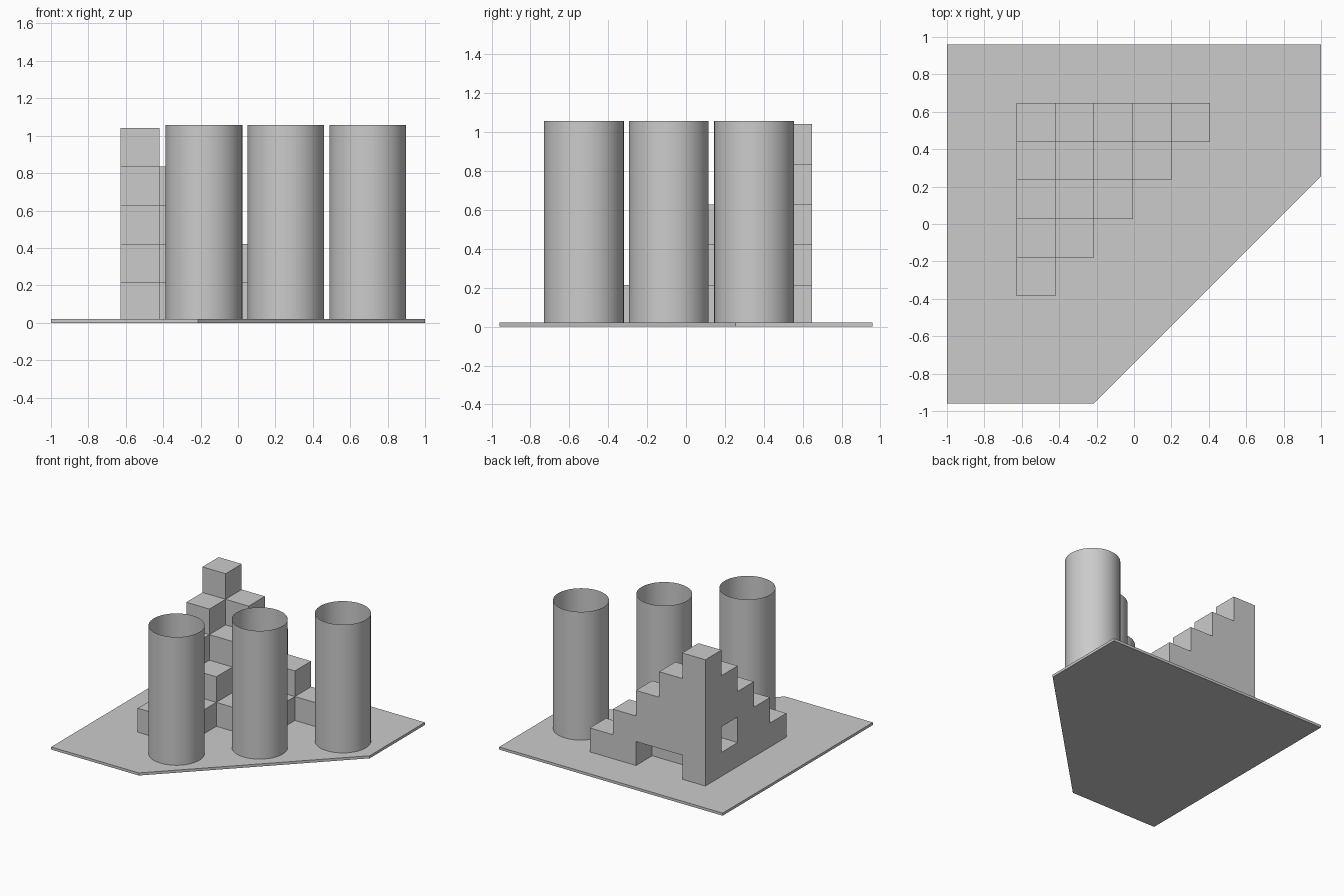
import bpy
import bmesh
import math
from mathutils import Vector

if "Cube" in bpy.data.objects:
    bpy.data.objects.remove(bpy.data.objects["Cube"], do_unlink=True)

GREY = (0.6, 0.6, 0.6, 1)
grey = bpy.data.materials.new("light grey")
grey.use_nodes = True
grey.diffuse_color = GREY
grey.node_tree.nodes["Principled BSDF"].inputs["Base Color"].default_value = GREY


def finish(name, bm):
    mesh = bpy.data.meshes.new(name)
    bm.to_mesh(mesh)
    bm.free()
    mesh.materials.append(grey)
    obj = bpy.data.objects.new(name, mesh)
    bpy.context.collection.objects.link(obj)
    return obj


# Base plate with one corner cut off
PLATE = 0.021
outline = [(-1, 0.96), (-1, -0.96), (-0.215, -0.96), (1, 0.255), (1, 0.96)]
bm = bmesh.new()
base = bm.faces.new([bm.verts.new((x, y, 0)) for x, y in outline])
top = bmesh.ops.extrude_face_region(bm, geom=[base])["geom"]
bmesh.ops.translate(bm, vec=(0, 0, PLATE),
                    verts=[v for v in top if isinstance(v, bmesh.types.BMVert)])
bmesh.ops.recalc_face_normals(bm, faces=bm.faces)
finish("base_plate", bm)

# Stepped corner pyramid of cubes, with a doorway and a window left open
N = 5
CELL = 0.2068
CORNER = Vector((-0.627, 0.648, 0.008))
openings = {(1, 0, 0), (2, 0, 0), (0, 1, 1)}
cells = {(i, j, k) for i in range(N) for j in range(N) for k in range(N)
         if i + j + k < N} - openings

bm = bmesh.new()
for cell in cells:
    for axis in range(3):
        for side in (0, 1):
            neighbour = list(cell)
            neighbour[axis] += 2 * side - 1
            if tuple(neighbour) in cells:
                continue
            # Only the exposed sides of each cube become faces
            u, v = (axis + 1) % 3, (axis + 2) % 3
            corners = []
            for a, b in ((0, 0), (1, 0), (1, 1), (0, 1)):
                p = list(cell)
                p[axis] += side
                p[u] += a
                p[v] += b
                offset = Vector((p[0], -p[1], p[2])) * CELL
                corners.append(bm.verts.new(CORNER + offset))
            # Rows run towards -y, so the winding is mirrored
            bm.faces.new(corners if side == 0 else corners[::-1])
bmesh.ops.remove_doubles(bm, verts=bm.verts, dist=0.001)
bmesh.ops.dissolve_limit(bm, angle_limit=math.radians(1),
                         verts=bm.verts, edges=bm.edges)
finish("stepped_cubes", bm)

# Three open thin-walled tubes along the cut edge
towers = {"front": (-0.182, -0.525), "middle": (0.256, -0.088), "back": (0.694, 0.35)}
HEIGHT = 1.037
for place, (x, y) in towers.items():
    bm = bmesh.new()
    bmesh.ops.create_cone(bm, cap_ends=False, segments=64,
                          radius1=0.205, radius2=0.205, depth=HEIGHT)
    bmesh.ops.translate(bm, verts=bm.verts, vec=(x, y, PLATE + HEIGHT / 2))
    for face in bm.faces:
        face.smooth = True
    finish(place + "_tube", bm)
